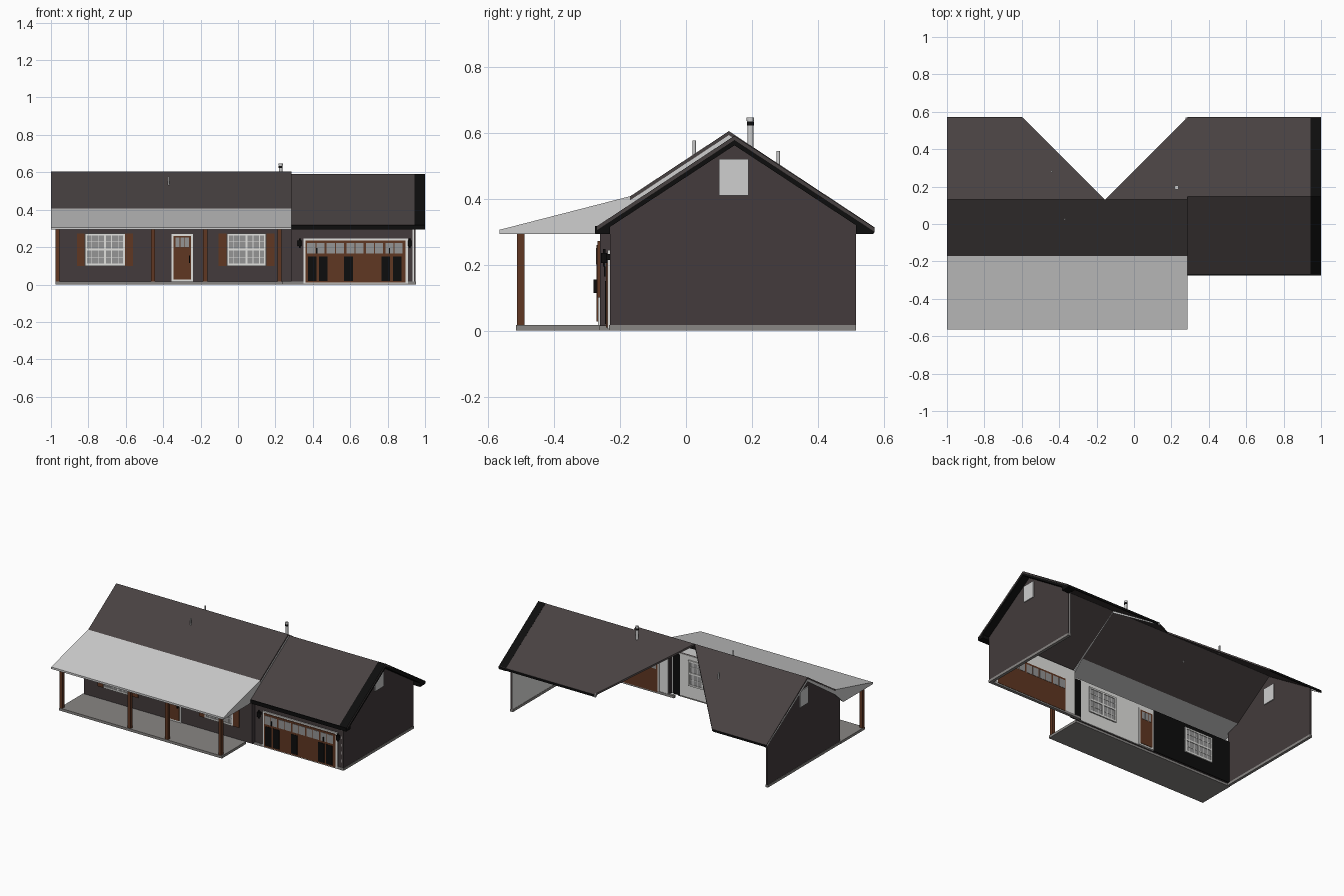
import bpy, bmesh

if "Cube" in bpy.data.objects:
    bpy.data.objects.remove(bpy.data.objects["Cube"])

def mat(name, r, g, b):
    m = bpy.data.materials.new(name)
    m.diffuse_color = (r, g, b, 1)
    m.use_nodes = True
    m.node_tree.nodes["Principled BSDF"].inputs["Base Color"].default_value = m.diffuse_color
    return m

SIDING = mat("dark_siding", .056, .044, .045)
ROOF = mat("roof_shingle", .064, .053, .053)
METAL = mat("light_grey_metal", .62, .62, .62)
WHITE = mat("white_trim", .75, .75, .73)
WOOD = mat("brown_wood", .115, .038, .016)
BLACK = mat("black_trim", .004, .004, .004)
STONE = mat("concrete", .25, .24, .23)
GLASS = mat("window_glass", .30, .30, .30)

def finish(name, bm, m):
    bmesh.ops.recalc_face_normals(bm, faces=bm.faces)
    me = bpy.data.meshes.new(name)
    bm.to_mesh(me)
    bm.free()
    me.materials.append(m)
    o = bpy.data.objects.new(name, me)
    bpy.context.collection.objects.link(o)
    return o

def extrude(name, pts, vec, m):
    bm = bmesh.new()
    f = bm.faces.new([bm.verts.new(p) for p in pts])
    r = bmesh.ops.extrude_face_region(bm, geom=[f], use_keep_orig=True)
    bmesh.ops.translate(bm, vec=vec, verts=[v for v in r["geom"] if isinstance(v, bmesh.types.BMVert)])
    return finish(name, bm, m)

def box(name, x0, x1, y0, y1, z0, z1, m):
    return extrude(name, [(x0, y0, z0), (x1, y0, z0), (x1, y1, z0), (x0, y1, z0)], (0, 0, z1 - z0), m)

def prism(name, yz, x0, x1, m):
    return extrude(name, [(x0, y, z) for y, z in yz], (x1 - x0, 0, 0), m)

def pipe(name, x, y, z0, z1, r, m):
    bm = bmesh.new()
    bmesh.ops.create_cone(bm, cap_ends=True, segments=12, radius1=r, radius2=r, depth=z1 - z0)
    bmesh.ops.translate(bm, vec=(x, y, (z0 + z1) / 2), verts=bm.verts)
    return finish(name, bm, m)

# roof planes
def zm(y): return .605 - .66 * abs(y - .13)
def zg(y): return .590 - .655 * abs(y - .147)

def roof(name, xy, zf, m=ROOF, t=.012):
    extrude(name, [(x, y, zf(y)) for x, y in xy], (0, 0, -t), m)

roof("main_roof_front", [(-1, -.17), (.285, -.17), (.285, .13), (-1, .13)], zm)
roof("main_roof_back_left", [(-1, .13), (-.155, .13), (-.595, .57), (-1, .57)], zm)
roof("main_roof_back_right", [(-.155, .13), (.285, .13), (.285, .57)], zm)
roof("garage_roof_front", [(.285, -.27), (1, -.27), (1, .147), (.285, .147)], zg)
roof("garage_roof_back", [(.285, .147), (1, .147), (1, .57), (.285, .57)], zg)

# porch roof, closed ends and ceiling
roof("porch_roof", [(-1, -.565), (.285, -.565), (.285, -.17), (-1, -.17)],
     lambda y: .306 + (y + .565) * .257, METAL, .01)
wedge = [(-.565, .294), (-.565, .305), (-.17, .406), (-.17, .37), (-.25, .294)]
for side, x in (("left", -1), ("right", .275)):
    prism("porch_end_" + side, wedge, x, x + .01, METAL)
    prism("main_rake_" + side, [(-.17, zm(-.17)), (.13, .604), (.57, zm(.57)), (.57, .295),
                                (.13, .575), (-.17, .37)], x, x + .009, METAL)
box("porch_ceiling", -1, .285, -.565, -.26, .293, .298, METAL)

# black garage rake, fascia and soffit
prism("garage_rake", [(-.275, .293), (-.275, zg(-.275)), (.147, .591), (.568, zg(.568)), (.568, .293),
                      (.515, .293), (.515, .32), (.147, .562), (-.23, .315), (-.23, .293)], .945, 1, BLACK)
box("garage_fascia", .285, 1, -.276, -.268, .294, .318, BLACK)
box("garage_soffit", .285, 1, -.27, -.23, .294, .299, BLACK)
box("back_fascia_right", .285, 1, .565, .571, .297, .312, BLACK)
box("back_fascia_left", -1, -.6, .565, .571, .300, .314, BLACK)

# gable walls with louvre plates
right = [(-.23, .015), (.515, .015), (.515, .335), (.147, .575), (-.23, .33)]
prism("right_gable_wall", right, .940, .950, SIDING)
prism("right_gable_lining", right, .934, .940, WHITE)
prism("left_gable_wall", [(-.26, .015), (.515, .015), (.515, .34), (.13, .59), (-.17, .39), (-.26, .365)],
      -.97, -.958, SIDING)
box("right_gable_vent", .930, .956, .10, .19, .41, .52, METAL)
box("left_gable_vent", -.976, -.952, .085, .175, .41, .52, METAL)

# front walls and their inside linings
box("main_front_wall", -.97, .285, -.26, -.25, .015, .30, SIDING)
box("main_lining_light", -.36, .285, -.25, -.245, .015, .30, WHITE)
box("main_lining_dark", -.958, -.36, -.25, -.245, .015, .30, BLACK)
box("inner_dark_strip", .215, .265, -.245, -.242, .015, .29, BLACK)
box("wall_return", .277, .287, -.26, -.225, .015, .30, SIDING)
box("garage_front_wall", .285, .95, -.23, -.22, .015, .325, SIDING)
box("garage_front_lining", .285, .94, -.22, -.215, .015, .32, WHITE)

# slab and foundation strips
box("porch_slab", -.975, .24, -.515, -.26, 0, .017, STONE)
box("garage_front_footing", .24, .952, -.233, -.213, 0, .017, STONE)
box("right_footing", .932, .952, -.233, .516, 0, .017, STONE)
box("left_footing", -.973, -.955, -.26, .516, 0, .017, STONE)

# porch posts
for i, x in enumerate((-.965, -.455, -.175, .222)):
    box("porch_post_%d" % i, x - .011, x + .011, -.512, -.49, .015, .295, WOOD)

# shuttered double windows
def window(name, x0, x1, z0, z1):
    box(name + "_glass", x0, x1, -.264, -.241, z0, z1, GLASS)
    def bar(a, b, c, d, y0=-.269, y1=-.237):
        box(name + "_frame", a, b, y0, y1, c, d, WHITE)
    w, mid = .011, (x0 + x1) / 2
    for x in (x0, mid - w / 2, x1 - w):
        bar(x, x + w, z0, z1)
    for z in (z0, (z0 + z1) / 2 - w / 2, z1 - w):
        bar(x0, x1, z, z + w)
    for s in (x0, mid):
        for k in (1, 2):
            x = s + (mid - x0) * k / 3
            bar(x - .002, x + .002, z0, z1, -.266, -.239)
    for k in (1, 3):
        z = z0 + (z1 - z0) * k / 4
        bar(x0, x1, z - .002, z + .002, -.266, -.239)
    for x in (x0 - .044, x1 + .002):
        box(name + "_shutter", x, x + .042, -.268, -.259, z0, z1, WOOD)

window("left_window", -.818, -.605, .10, .272)
window("right_window", -.06, .15, .10, .272)

# front door
box("door_frame", -.355, -.24, -.267, -.240, .017, .27, WHITE)
box("door_leaf", -.344, -.251, -.271, -.237, .028, .26, WOOD)
for k in range(3):
    x = -.333 + k * .025
    box("door_pane", x, x + .021, -.273, -.235, .20, .25, GLASS)
box("door_handle", -.263, -.256, -.280, -.271, .115, .155, BLACK)

# garage door with upper panes and dark lower panels
box("garage_door_frame", .350, .908, -.238, -.213, .005, .245, WHITE)
box("garage_door", .362, .896, -.242, -.211, .01, .235, WOOD)
for k in range(5):
    for d in (0, .054):
        x = .370 + k * .1045
        if k < 5:
            box("garage_pane", x + d * .9, x + d * .9 + .044, -.244, -.209, .165, .222, GLASS)
for x in (.375, .433, .568, .768, .828):
    box("garage_dark_panel", x, x + .046, -.245, -.240, .02, .15, BLACK)
for x in (.42, .81):
    box("garage_handle", x - .004, x + .004, -.249, -.242, .165, .195, BLACK)

# wall lanterns
for x in (.329, .918):
    pipe("lantern_body", x, -.248, .205, .235, .010, BLACK)
    pipe("lantern_tip", x, -.248, .195, .247, .004, BLACK)
    box("lantern_mount", x - .006, x + .006, -.245, -.229, .215, .232, BLACK)

# roof pipes
pipe("flue", .228, .195, .54, .647, .009, METAL)
pipe("flue_band", .228, .195, .622, .634, .0105, BLACK)
pipe("flue_cap", .228, .195, .636, .646, .0115, METAL)
pipe("vent_pipe_front", -.37, .025, .52, .577, .005, METAL)
pipe("vent_pipe_back", -.44, .28, .49, .545, .005, METAL)
